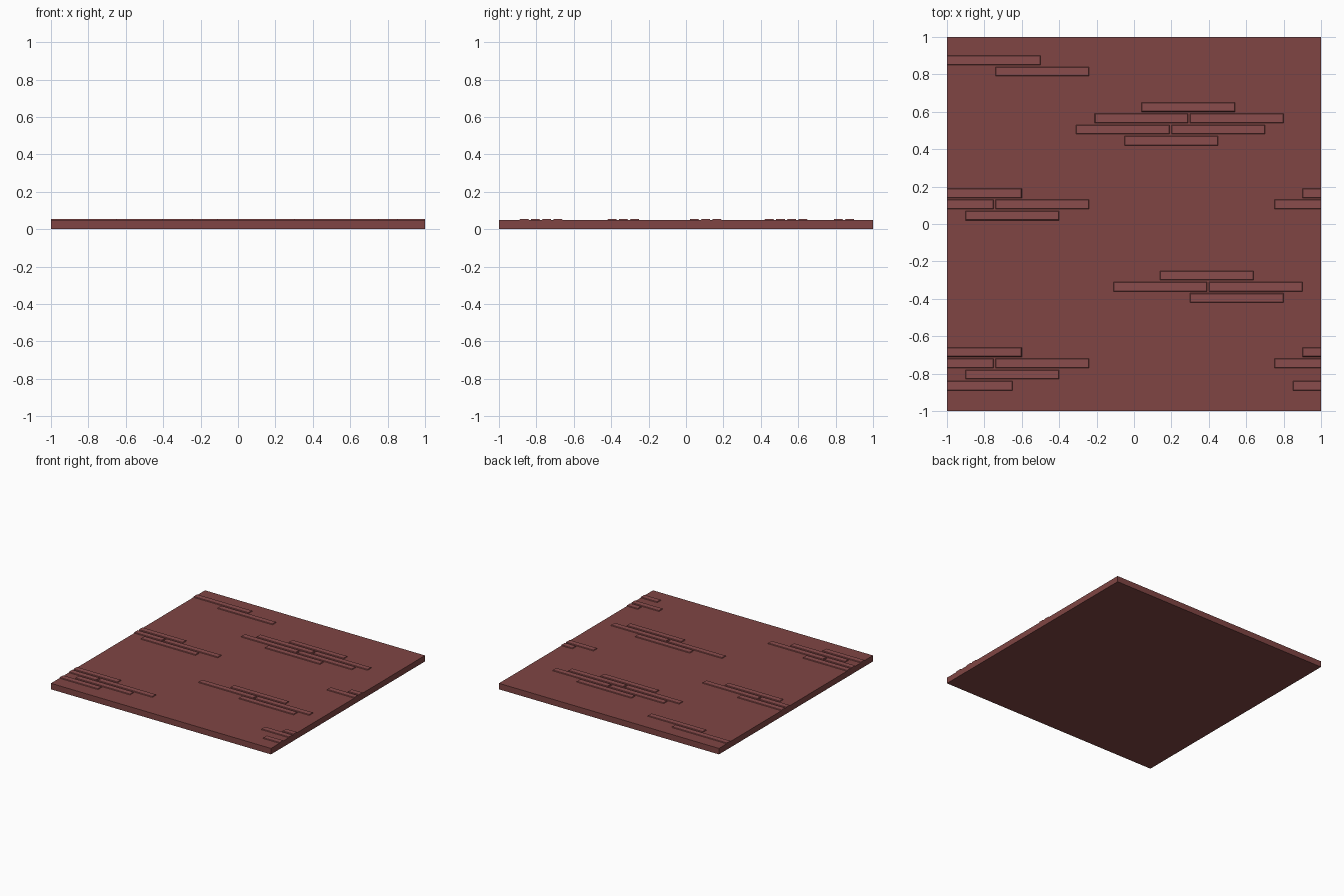
import bpy, bmesh

if "Cube" in bpy.data.objects:
    bpy.data.objects.remove(bpy.data.objects["Cube"])

SLAB_TOP, BRICK_TOP = 0.049, 0.055
BRICK_W, CHAMFER = 0.05, 0.003


def material(name, color):
    mat = bpy.data.materials.new(name)
    mat.diffuse_color = (*color, 1)
    mat.use_nodes = True
    mat.node_tree.nodes["Principled BSDF"].inputs["Base Color"].default_value = mat.diffuse_color
    return mat


def finish(name, bm, mat):
    bmesh.ops.recalc_face_normals(bm, faces=bm.faces)
    mesh = bpy.data.meshes.new(name)
    bm.to_mesh(mesh)
    bm.free()
    mesh.materials.append(mat)
    obj = bpy.data.objects.new(name, mesh)
    bpy.context.collection.objects.link(obj)
    return obj


def add_box(bm, x0, x1, y0, y1, z0, z1, taper=0.0):
    """Box whose top is drawn in by taper, except where cut by the tile edge."""
    for v in bmesh.ops.create_cube(bm, size=1)["verts"]:
        right, back, top = (c > 0 for c in v.co)
        x, y = (x1 if right else x0), (y1 if back else y0)
        if top:
            if abs(x) < 0.999:
                x += -taper if right else taper
            y += -taper if back else taper
        v.co = (x, y, z1 if top else z0)


wall_mat = material("wall_red", (0.214, 0.060, 0.057))
brick_mat = material("brick_red", (0.255, 0.073, 0.073))

# Flat tile
bm = bmesh.new()
add_box(bm, -1, 1, -1, 1, 0, SLAB_TOP)
finish("wall_slab", bm, wall_mat)

# Raised bricks: clusters of rows, each row = (lower y, left ends of 0.5-long bricks)
clusters = {
    "back_left": [(0.85, [-1.0]), (0.79, [-0.74])],
    "back_centre": [(0.60, [0.04]), (0.54, [-0.21, 0.30]),
                    (0.48, [-0.31, 0.20]), (0.42, [-0.05])],
    "middle_sides": [(0.14, [-1.1, 0.9]), (0.08, [-1.25, -0.74, 0.75]),
                     (0.02, [-0.90])],
    "front_centre": [(-0.30, [0.14]), (-0.36, [-0.11, 0.40]), (-0.42, [0.30])],
    "front_sides": [(-0.71, [-1.1, 0.9]), (-0.77, [-1.25, -0.74, 0.75]),
                    (-0.83, [-0.90]), (-0.89, [-1.15, 0.85])],
}
for name, rows in clusters.items():
    bm = bmesh.new()
    for y, starts in rows:
        for x in starts:
            # Bricks running over the tile edge are cut flush
            add_box(bm, max(x, -1), min(x + 0.5, 1), y, y + BRICK_W,
                    SLAB_TOP, BRICK_TOP, CHAMFER)
    finish("bricks_" + name, bm, brick_mat)
